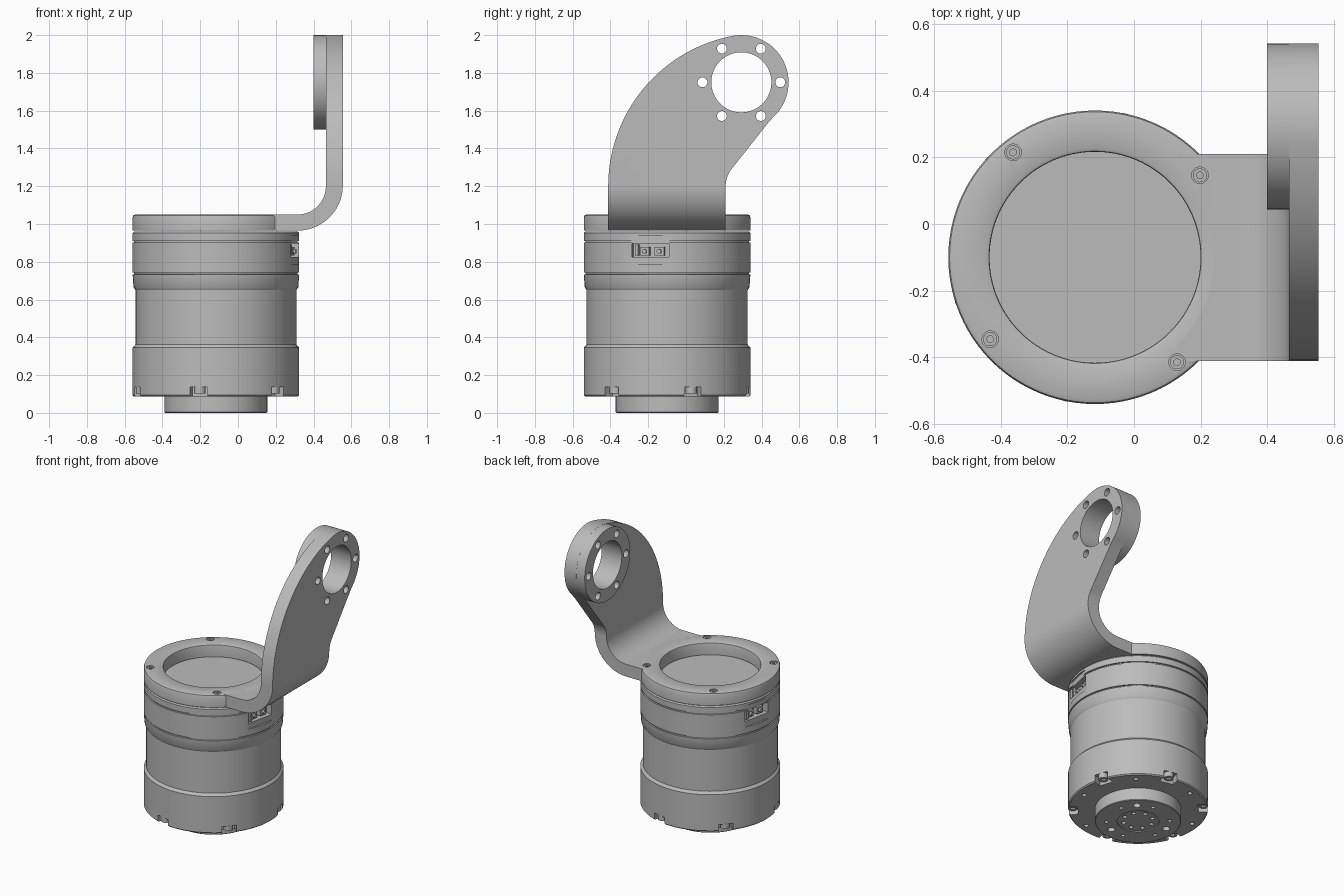
import bpy, bmesh, math
from math import cos, sin, pi, radians
from mathutils import Matrix, Vector

if "Cube" in bpy.data.objects:
    bpy.data.objects.remove(bpy.data.objects["Cube"])

grey = bpy.data.materials.new("machined_grey")
grey.use_nodes = True
colour = (0.5, 0.5, 0.5, 1)
grey.diffuse_color = colour
grey.node_tree.nodes["Principled BSDF"].inputs["Base Color"].default_value = colour

CX, CY = -0.117, -0.1          # motor axis
TURN = -12                     # motor is rotated about its axis


def finish(name, bm):
    bmesh.ops.recalc_face_normals(bm, faces=bm.faces)
    me = bpy.data.meshes.new(name)
    bm.to_mesh(me)
    bm.free()
    me.materials.append(grey)
    ob = bpy.data.objects.new(name, me)
    bpy.context.collection.objects.link(ob)
    return ob


def lathe(name, profile, steps=96):
    bm = bmesh.new()
    vs = [bm.verts.new((r, 0, z)) for r, z in profile]
    es = [bm.edges.new(p) for p in zip(vs, vs[1:])]
    if profile[0][0] > 0:
        es.append(bm.edges.new((vs[-1], vs[0])))
    bmesh.ops.spin(bm, geom=vs + es, cent=(0, 0, 0), axis=(0, 0, 1), angle=2 * pi, steps=steps)
    bmesh.ops.remove_doubles(bm, verts=bm.verts, dist=1e-5)
    bmesh.ops.translate(bm, verts=bm.verts, vec=(CX, CY, 0))
    return finish(name, bm)


def prism(name, points, vec):
    bm = bmesh.new()
    f = bm.faces.new([bm.verts.new(p) for p in points])
    new = bmesh.ops.extrude_face_region(bm, geom=[f])["geom"]
    bmesh.ops.translate(bm, vec=vec, verts=[v for v in new if isinstance(v, bmesh.types.BMVert)])
    return finish(name, bm)


def add_cyl(bm, r, depth, place, r2=None, seg=24):
    bmesh.ops.create_cone(bm, cap_ends=True, segments=seg, radius1=r,
                          radius2=r if r2 is None else r2, depth=depth, matrix=place)


def add_box(bm, size, place):
    bmesh.ops.create_cube(bm, size=1, matrix=place @ Matrix.Diagonal((*size, 1)))


def polar(deg, r, z):
    """Frame on the motor: local x points outwards."""
    return (Matrix.Translation((CX, CY, 0)) @ Matrix.Rotation(radians(deg), 4, "Z")
            @ Matrix.Translation((r, 0, z)))


def boolean(ob, cutter, op="DIFFERENCE"):
    m = ob.modifiers.new("cut", "BOOLEAN")
    m.operation, m.object, m.solver = op, cutter, "EXACT"
    bpy.context.view_layer.objects.active = ob
    bpy.ops.object.modifier_apply(modifier=m.name)
    bpy.data.objects.remove(cutter)


def arc(cx, cy, r, a, b, n):
    return [(cx + r * cos(radians(a + (b - a) * i / n)),
             cy + r * sin(radians(a + (b - a) * i / n))) for i in range(n + 1)]


# Motor housing with waist and seam grooves
def groove(z):
    return [(0.441, z - 0.005), (0.433, z - 0.004), (0.433, z + 0.004), (0.441, z + 0.005)]


body = lathe("motor_housing", [(0, 0.087), (0.434, 0.087), (0.441, 0.094), (0.441, 0.345),
             (0.426, 0.362), (0.426, 0.65), (0.436, 0.665)] + groove(0.738) + groove(0.906)
             + [(0.441, 0.952), (0.434, 0.96), (0, 0.96)])

# Screw notches and threaded holes around the base
bm = bmesh.new()
for k in range(6):
    a = TURN + 30 + 60 * k
    add_box(bm, (0.1, 0.094, 0.1), polar(a, 0.43, 0.086))
    add_cyl(bm, 0.015, 0.08, polar(a + 30, 0.385, 0.087))
boolean(body, finish("base_cutter", bm))

# Flats and then socket windows on opposite sides
bm = bmesh.new()
for a in (TURN, TURN + 180):
    add_box(bm, (0.1, 0.3, 0.15), polar(a, 0.478, 0.862))
boolean(body, finish("flat_cutter", bm))
bm = bmesh.new()
for a in (TURN, TURN + 180):
    add_box(bm, (0.1, 0.2, 0.072), polar(a, 0.43, 0.862))
boolean(body, finish("window_cutter", bm))

bm = bmesh.new()
for a in (TURN, TURN + 180):
    for y, w in ((-0.035, 0.05), (0.045, 0.05)):
        place = polar(a, 0.39, 0.855) @ Matrix.Translation((0, y, 0))
        add_box(bm, (0.04, w, 0.045), place)
        add_cyl(bm, 0.012, 0.02, place @ Matrix.Translation((0.025, 0, 0))
                @ Matrix.Rotation(pi / 2, 4, "Y"), seg=16)
    add_box(bm, (0.05, 0.015, 0.06), polar(a, 0.4, 0.862) @ Matrix.Translation((0, -0.075, 0)))
finish("sockets", bm)

# Socket screws in the notches
bm = bmesh.new()
for k in range(6):
    add_cyl(bm, 0.03, 0.036, polar(TURN + 30 + 60 * k, 0.412, 0.12))
screws = finish("base_screws", bm)
bm = bmesh.new()
for k in range(6):
    add_cyl(bm, 0.015, 0.03, polar(TURN + 30 + 60 * k, 0.412, 0.105), seg=6)
boolean(screws, finish("hex_cutter", bm))

# Output hub with recessed centre and bolt holes
hub = lathe("output_hub", [(0, 0.006), (0.132, 0.006), (0.132, 0), (0.268, 0), (0.272, 0.004),
                           (0.272, 0.1), (0, 0.1)])
bm = bmesh.new()
for k in range(3):
    add_cyl(bm, 0.024, 0.1, polar(TURN + 60 + 120 * k, 0.2, 0))
    for off in (-30, 30):
        add_cyl(bm, 0.013, 0.08, polar(TURN + 120 * k + off, 0.2, 0), seg=16)
for k in range(8):
    add_cyl(bm, 0.014, 0.08, polar(TURN + 45 * k, 0.095, 0), seg=16)
boolean(hub, finish("hub_cutter", bm))

# Bracket arm: bent sheet section trimmed to the side outline
T0, T1 = 0.965, 1.05
section = ([(0.13, T1), (0.13, T0)] + arc(0.315, 1.205, 0.24, -90, 0, 20) + [(0.555, 2.1), (0.465, 2.1)]
           + arc(0.315, 1.2, 0.15, 0, -90, 20))
arm = prism("bracket_arm", [(x, -0.6, z) for x, z in section], Vector((0, 1.3, 0)))
side = ([(-0.412, 0.9)] + arc(0.398, 1.2, 0.81, 180, 101, 28)
        + arc(0.293, 1.75, 0.25, 99, -48, 36)
        + [(0.43, 1.53)] + arc(0.36, 1.2, 0.15, 147, 180, 8) + [(0.21, 0.9)])
boolean(arm, prism("outline_cutter", [(0, y, z) for y, z in side], Vector((0.8, 0, 0))), "INTERSECT")

# Bearing boss on the inner face of the arm
ACROSS = Matrix.Rotation(pi / 2, 4, "Y")


def at_boss(deg, r):
    return Matrix.Translation((0.48, 0.293 + r * cos(radians(deg)), 1.75 + r * sin(radians(deg)))) @ ACROSS


bm = bmesh.new()
add_cyl(bm, 0.2495, 0.1, Matrix.Translation((-0.03, 0, 0)) @ at_boss(0, 0), seg=96)
boolean(arm, finish("boss", bm), "UNION")
bm = bmesh.new()
add_cyl(bm, 0.159, 0.4, at_boss(0, 0), seg=64)
for k in range(6):
    add_cyl(bm, 0.026, 0.4, at_boss(60 * k, 0.206))
boolean(arm, finish("boss_cutter", bm))

# Clamp ring, open in the middle, joined to the arm
ring = lathe("clamp_ring", [(0.317, T0), (0.441, T0), (0.441, 1.036), (0.437, 1.046), (0.427, T1),
                            (0.327, T1), (0.319, 1.046), (0.317, 1.04)])
bm = bmesh.new()
add_cyl(bm, 0.36, 0.3, polar(0, 0, 1.0), seg=96)
boolean(arm, finish("ring_clearance", bm))
bm = bmesh.new()
for k in range(4):
    add_cyl(bm, 0.025, 0.04, polar(38 + 90 * k, 0.4, T1))
boolean(ring, finish("counterbore_cutter", bm))
bm = bmesh.new()
for k in range(4):
    add_cyl(bm, 0.025, 0.04, polar(38 + 90 * k, 0.4, T1))
boolean(arm, finish("counterbore_cutter", bm))

bm = bmesh.new()
for k in range(4):
    add_cyl(bm, 0.021, 0.05, polar(38 + 90 * k, 0.4, T1 - 0.03))
ring_screws = finish("ring_screws", bm)
bm = bmesh.new()
for k in range(4):
    add_cyl(bm, 0.011, 0.03, polar(38 + 90 * k, 0.4, T1), seg=6)
boolean(ring_screws, finish("hex_cutter", bm))

# Smooth shading with crisp edges
bpy.ops.object.select_all(action="DESELECT")
for ob in (body, hub, arm, ring, screws, ring_screws):
    ob.select_set(True)
bpy.context.view_layer.objects.active = body
bpy.ops.object.shade_smooth_by_angle(angle=radians(30))
